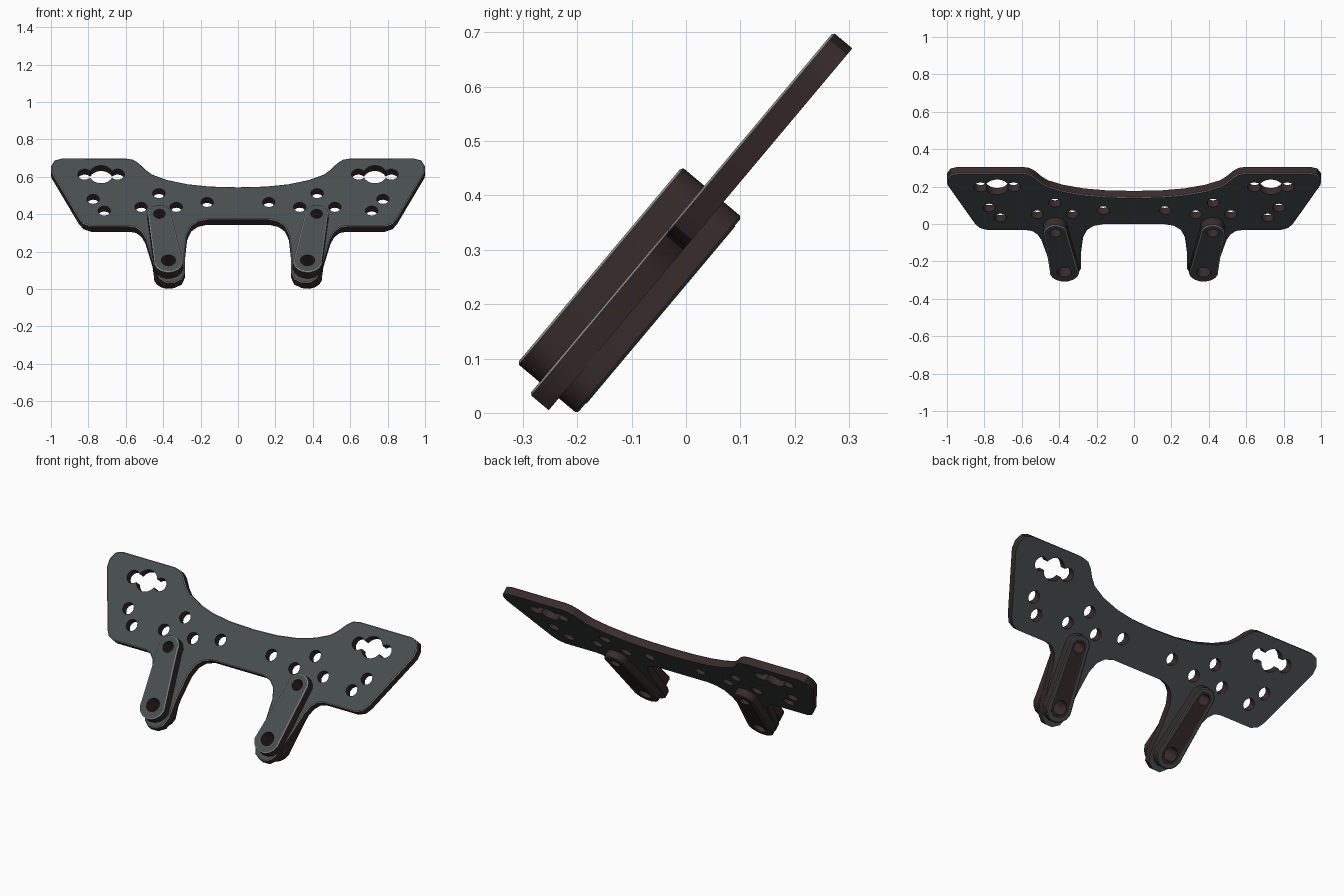
import bpy, bmesh, math
from mathutils import Vector

if "Cube" in bpy.data.objects:
    bpy.data.objects.remove(bpy.data.objects["Cube"])

TILT = math.radians(50)
C, S = math.cos(TILT), math.sin(TILT)


def material(name, col):
    m = bpy.data.materials.new(name)
    m.diffuse_color = (*col, 1)
    m.use_nodes = True
    m.node_tree.nodes["Principled BSDF"].inputs["Base Color"].default_value = m.diffuse_color
    return m


GREY = material("slate grey", (0.064, 0.078, 0.077))
BROWN = material("dark brown edge", (0.040, 0.024, 0.024))
LIGHT = material("light grey rim", (0.25, 0.26, 0.26))


def place(x, v, n):
    """Sheet coordinates (across, up the slope, out of the front) to world."""
    return (x, -0.283 + C * v - S * n, 0.037 + S * v + C * n)


def circle(x, v, r, sides=12):
    return [(x + r * math.cos(math.tau * i / sides), v + r * math.sin(math.tau * i / sides))
            for i in range(sides)]


def arc(x, v, r, a0, a1, steps):
    return [(x + r * math.cos(math.radians(a0 + (a1 - a0) * i / steps)),
             v + r * math.sin(math.radians(a0 + (a1 - a0) * i / steps))) for i in range(steps + 1)]


def inset(loop, d):
    """Move a loop inward by d."""
    k = len(loop)
    area = sum(loop[i - 1][0] * loop[i][1] - loop[i][0] * loop[i - 1][1] for i in range(k))
    sign = 1 if area > 0 else -1
    out = []
    for i in range(k):
        a, b, c = Vector(loop[i - 1]), Vector(loop[i]), Vector(loop[(i + 1) % k])
        t = ((b - a).normalized() + (c - b).normalized()).normalized()
        out.append((b.x - t.y * sign * d, b.y + t.x * sign * d))
    return out


def slab(name, outline, holes, near, far, bevel=0.0, cap=GREY, rim=LIGHT):
    """Sheet from depth near to far; the rim of the far face is bevelled."""
    bm = bmesh.new()
    caps = {near: [], far: []}
    depth = math.copysign(min(bevel, 0.004), far - near)
    for k, loop in enumerate([outline] + holes):
        levels = [(loop, near), (loop, far)]
        if k == 0 and bevel:
            levels = [(loop, near), (loop, far - depth), (inset(loop, bevel), far)]
        rings = [[bm.verts.new(place(x, v, n)) for x, v in lp] for lp, n in levels]
        for j in range(len(rings) - 1):
            for i in range(len(loop)):
                f = bm.faces.new((rings[j][i - 1], rings[j][i], rings[j + 1][i], rings[j + 1][i - 1]))
                f.material_index = 1 + j
                f.smooth = True
        for ring, n in ((rings[0], near), (rings[-1], far)):
            caps[n] += [bm.edges.get((ring[i - 1], ring[i])) for i in range(len(ring))]
    for edges in caps.values():
        bmesh.ops.triangle_fill(bm, edges=edges, use_beauty=True, use_dissolve=False)
    bmesh.ops.recalc_face_normals(bm, faces=bm.faces[:])
    me = bpy.data.meshes.new(name)
    bm.to_mesh(me)
    bm.free()
    for m in (cap, BROWN, rim):
        me.materials.append(m)
    me.set_sharp_from_angle(angle=math.radians(30))
    ob = bpy.data.objects.new(name, me)
    bpy.context.collection.objects.link(ob)
    return ob


def slot(x, v, e=0.088, r=0.037, R=0.062):
    """Three merged round holes in a row."""
    def far_from(pts, others):
        return [p for p in pts if all(math.dist(p, o) > q for *o, q in others)]
    mid, ends = [(x, v, R)], [(x - e, v, r), (x + e, v, r)]
    return (far_from(arc(x + e, v, r, -150, 150, 20), mid)
            + far_from(arc(x, v, R, 0, 180, 16), ends)
            + far_from(arc(x - e, v, r, 30, 330, 20), mid)
            + far_from(arc(x, v, R, 180, 360, 16), ends))


# Main plate: right half of the outline, mirrored
half = [(0.15, 0.668), (0.27, 0.684), (0.38, 0.714), (0.46, 0.752), (0.495, 0.785),
        (0.53, 0.83), (0.56, 0.855), (0.60, 0.864), (0.94, 0.864), (0.98, 0.85), (1.0, 0.81),
        (0.998, 0.765), (0.85, 0.44), (0.825, 0.405), (0.785, 0.388), (0.58, 0.388),
        (0.545, 0.38), (0.515, 0.35), (0.495, 0.305), (0.442, 0.08), (0.42, 0.025),
        (0.385, -0.005), (0.34, -0.005), (0.30, 0.02), (0.283, 0.07), (0.283, 0.2),
        (0.272, 0.33), (0.25, 0.39), (0.215, 0.422), (0.165, 0.437)]
outline = [(0, 0.663)] + half + [(-x, v) for x, v in reversed(half)]

UPPER, LOWER = (0.42, 0.43, 0.032), (0.372, 0.105, 0.039)
spots = [(0.775, 0.578, 0.034), (0.715, 0.496, 0.034), (0.423, 0.618, 0.034),
         (0.518, 0.522, 0.034), (0.33, 0.522, 0.034), (0.165, 0.556, 0.034), UPPER, LOWER]
holes = []
for s in (1, -1):
    holes += [circle(s * x, v, r) for x, v, r in spots]
    holes.append(slot(s * 0.732, 0.75))
slab("main_plate", outline, holes, -0.044, 0.002, 0.005)


def pad_shape(s, r_up, r_low):
    """Tapered rounded bar around the two leg holes."""
    pts = (arc(UPPER[0], UPPER[1] + 0.002, r_up, 8, 188, 8)
           + arc(LOWER[0], LOWER[1] - 0.003, r_low, 188, 368, 8))
    return [(s * x, v) for x, v in pts]


# Pads on the front and back of each leg, with a dark inlay behind
for side, s in (("right", 1), ("left", -1)):
    bores = [circle(s * x, v, r) for x, v, r in (UPPER, LOWER)]
    shape = pad_shape(s, 0.064, 0.079)
    slab("front_pad_" + side, shape, bores, 0.002, 0.056, 0.006)
    slab("back_pad_" + side, shape, bores, -0.044, -0.088, 0.005, rim=GREY)
    slab("back_inlay_" + side, pad_shape(s, 0.043, 0.053), bores, -0.088, -0.0895, cap=BROWN)
